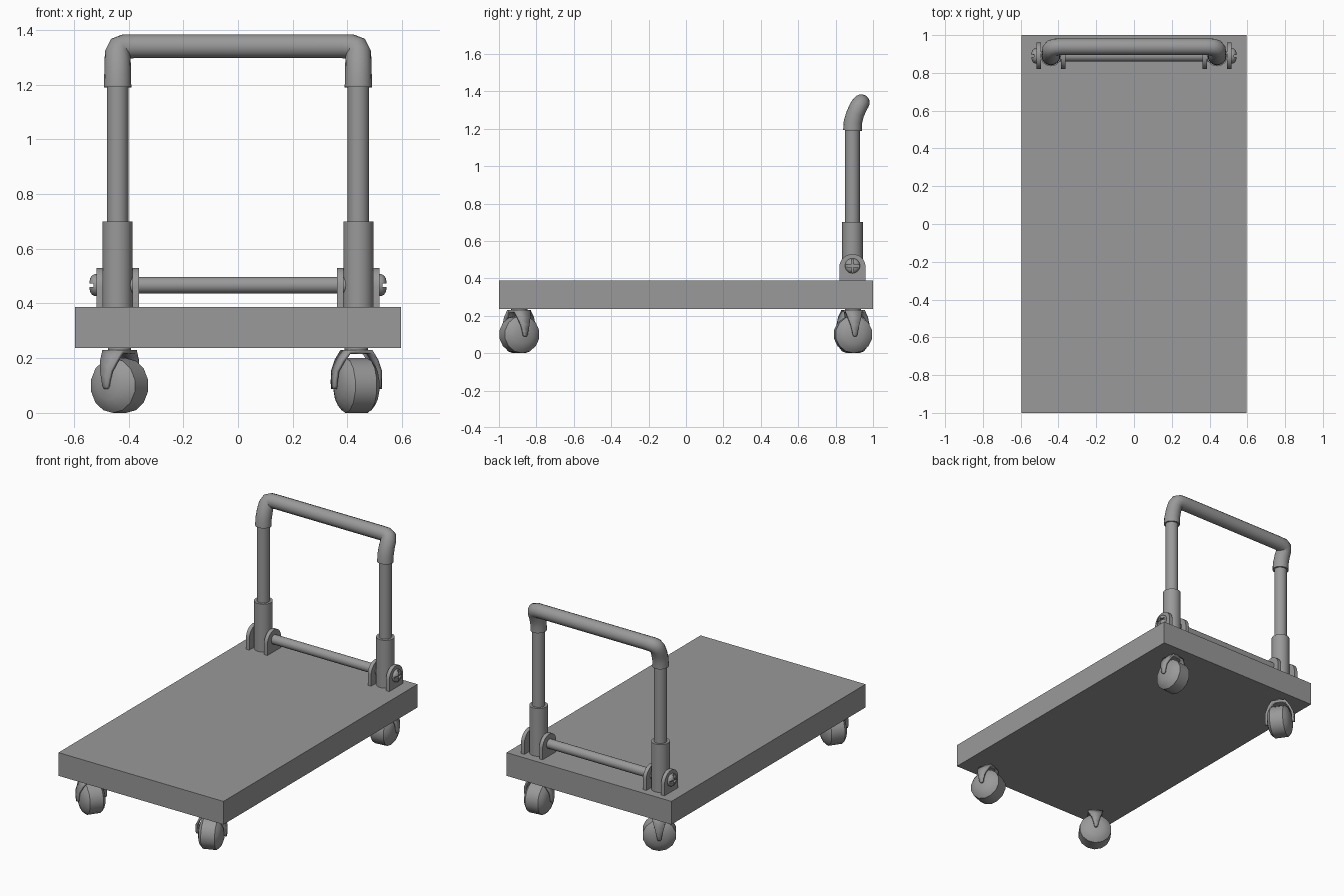
import bpy, bmesh
from math import radians, pi, cos, sin
from mathutils import Matrix, Vector

if "Cube" in bpy.data.objects:
    bpy.data.objects.remove(bpy.data.objects["Cube"])

IDENT = Matrix.Identity(4)

# Dark grey used on every part
GREY = bpy.data.materials.new("dark_grey")
GREY.diffuse_color = (0.32, 0.32, 0.32, 1)
GREY.use_nodes = True
GREY.node_tree.nodes["Principled BSDF"].inputs["Base Color"].default_value = GREY.diffuse_color


def finish(name, bm, angle=35):
    bmesh.ops.recalc_face_normals(bm, faces=bm.faces[:])
    me = bpy.data.meshes.new(name)
    bm.to_mesh(me)
    bm.free()
    me.shade_smooth()
    me.set_sharp_from_angle(angle=radians(angle))
    me.materials.append(GREY)
    ob = bpy.data.objects.new(name, me)
    bpy.context.scene.collection.objects.link(ob)
    return ob


def lathe(name, profile, matrix, sides=32, angle=35):
    """Revolve (radius, height) points about local z; profile starts and ends on the axis."""
    bm = bmesh.new()
    vs = [bm.verts.new((r, 0, h)) for r, h in profile]
    es = [bm.edges.new(p) for p in zip(vs, vs[1:])]
    bmesh.ops.spin(bm, geom=vs + es, cent=(0, 0, 0), axis=(0, 0, 1),
                   angle=2 * pi, steps=sides, use_merge=True)
    bmesh.ops.remove_doubles(bm, verts=bm.verts[:], dist=1e-5)
    bm.transform(matrix)
    return finish(name, bm, angle)


def rod(r, a, b):
    return [(0, a), (r, a), (r, b), (0, b)]


def box(name, lo, hi, matrix=IDENT):
    bm = bmesh.new()
    lo, hi = Vector(lo), Vector(hi)
    bmesh.ops.create_cube(bm, size=1, matrix=matrix @ Matrix.Translation((lo + hi) / 2)
                          @ Matrix.Diagonal((*(hi - lo), 1)))
    return finish(name, bm)


def bracket_plate(name, x0, x1, y, z0, zc, r):
    """Upright plate with a round top."""
    bm = bmesh.new()
    pts = [(y - r, z0), (y + r, z0)]
    pts += [(y + r * cos(pi * i / 16), zc + r * sin(pi * i / 16)) for i in range(17)]
    a, b = ([bm.verts.new((x, py, pz)) for py, pz in pts] for x in (x0, x1))
    bm.faces.new(a)
    bm.faces.new(b)
    for i in range(len(pts)):
        bm.faces.new((a[i - 1], a[i], b[i], b[i - 1]))
    return finish(name, bm)


# Platform
box("platform", (-0.595, -1, 0.237), (0.595, 1, 0.388))

# Posts, sleeves, brackets and cross-slotted screws on both sides
PX, PY, RZ = 0.44, 0.89, 0.467
for s, side in ((-1, "left"), (1, "right")):
    post = Matrix.Translation((s * PX, PY, 0))
    lathe(f"{side}_post", rod(0.039, 0.69, 1.21), post)
    lathe(f"{side}_sleeve", rod(0.055, 0.385, 0.70), post)
    bracket_plate(f"{side}_inner_bracket", s * 0.362, s * 0.386, PY, 0.386, 0.46, 0.07)
    bracket_plate(f"{side}_outer_bracket", s * 0.493, s * 0.517, PY, 0.386, 0.46, 0.07)

    axis = Matrix.Translation((s * 0.515, PY, RZ)) @ Matrix.Rotation(s * pi / 2, 4, 'Y')
    head = lathe(f"{side}_screw", [(0, 0), (0.04, 0), (0.04, 0.009), (0.036, 0.018),
                                   (0.027, 0.025), (0.014, 0.028), (0, 0.029)], axis)
    for k, (a, b) in enumerate(((0.006, 0.06), (0.06, 0.006))):
        cutter = box(f"{side}_slot_cutter_{k}", (-a, -b, 0.014), (a, b, 0.05), axis)
        cutter.hide_render = True
        cutter.hide_set(True)
        m = head.modifiers.new("slot", 'BOOLEAN')
        m.object, m.operation, m.solver = cutter, 'DIFFERENCE', 'EXACT'

# Rod between the posts
lathe("cross_rod", rod(0.03, -0.40, 0.40),
      Matrix.Translation((0, PY, RZ)) @ Matrix.Rotation(pi / 2, 4, 'Y'))

# Push handle: a bent tube whose elbows lean backwards
half = [(0.44, 0.89, 1.19, 0.050), (0.44, 0.892, 1.235, 0.049), (0.44, 0.905, 1.28, 0.048),
        (0.440, 0.921, 1.315, 0.047), (0.433, 0.932, 1.333, 0.046),
        (0.415, 0.937, 1.339, 0.045), (0.38, 0.938, 1.340, 0.044)]
path = half + [(-x, y, z, r) for x, y, z, r in reversed(half)]
cu = bpy.data.curves.new("push_handle", 'CURVE')
cu.dimensions = '3D'
cu.bevel_depth = 1.0
cu.bevel_resolution = 6
cu.use_fill_caps = True
cu.materials.append(GREY)
sp = cu.splines.new('POLY')
sp.points.add(len(path) - 1)
for p, (x, y, z, r) in zip(sp.points, path):
    p.co = (x, y, z, 1)
    p.radius = r
handle = bpy.data.objects.new("push_handle", cu)
bpy.context.scene.collection.objects.link(handle)
bpy.context.view_layer.objects.active = handle
handle.select_set(True)
bpy.ops.object.convert(target='MESH')
handle = bpy.context.view_layer.objects.active
handle.data.shade_smooth()
handle.data.set_sharp_from_angle(angle=radians(50))

# Swivel casters with domed wheels, each turned its own way (angle of the axle from +x)
DOME = [(0, 0.078), (0.05, 0.071), (0.08, 0.06), (0.1, 0.042)]
WHEEL = [(r, -h) for r, h in DOME] + DOME[::-1]
FORK = [(0.042, 0.224, 0.045), (0.066, 0.19, 0.036), (0.084, 0.152, 0.024),
        (0.086, 0.115, 0.015), (0.086, 0.097, 0.012), (0.086, 0.088, 0.006)]
CASTERS = {"front_left": (-0.433, -0.893, 55), "front_right": (0.433, -0.891, 21),
           "rear_left": (-0.433, 0.893, -55), "rear_right": (0.433, 0.893, 7)}
for name, (x, y, turn) in CASTERS.items():
    base = Matrix.Translation((x, y, 0)) @ Matrix.Rotation(radians(turn), 4, 'Z')
    lathe(f"{name}_wheel", WHEEL, base @ Matrix.Translation((0, 0, 0.1))
          @ Matrix.Rotation(pi / 2, 4, 'Y'), sides=14, angle=40)
    lathe(f"{name}_swivel", rod(0.043, 0.215, 0.24), base, sides=16)
    bm = bmesh.new()
    strip = [(-u, z, w) for u, z, w in reversed(FORK)] + FORK
    rows = [[bm.verts.new((u, t * w, z)) for t in (-1, 1)] for u, z, w in strip]
    for a, b in zip(rows, rows[1:]):
        bm.faces.new((a[0], a[1], b[1], b[0]))
    bm.transform(base)
    fork = finish(f"{name}_fork", bm)
    m = fork.modifiers.new("thickness", 'SOLIDIFY')
    m.thickness, m.offset = 0.014, 0
